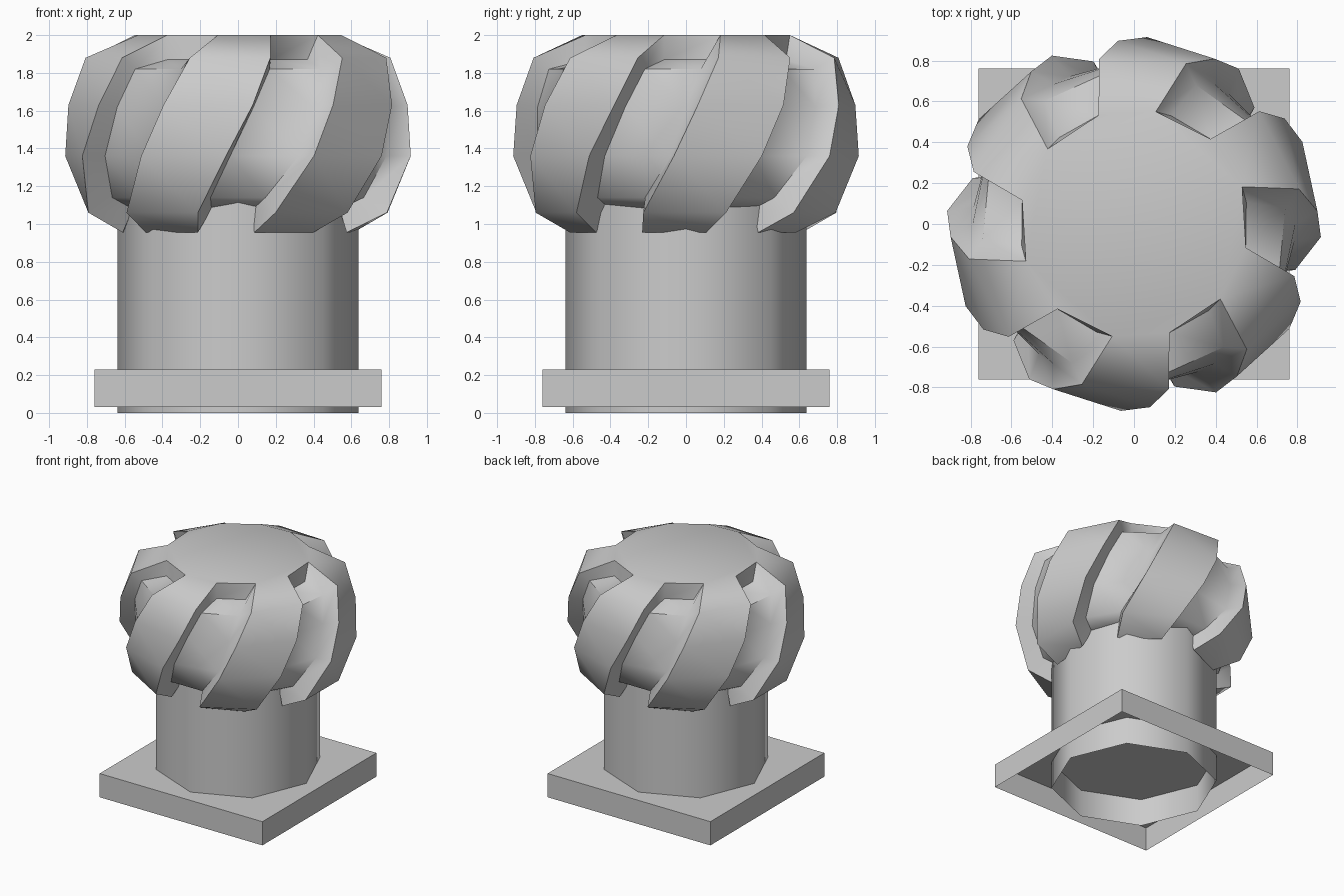
import bpy, bmesh
from math import radians, cos, sin
from mathutils import Matrix

cube = bpy.data.objects.get("Cube")
if cube:
    bpy.data.objects.remove(cube, do_unlink=True)

GREY = (0.6, 0.6, 0.6, 1.0)
metal = bpy.data.materials.new("light_grey_metal")
metal.use_nodes = True
metal.diffuse_color = GREY
metal.node_tree.nodes["Principled BSDF"].inputs["Base Color"].default_value = GREY


def finish(bm, name, smooth_angle=60):
    mesh = bpy.data.meshes.new(name)
    bm.to_mesh(mesh)
    bm.free()
    obj = bpy.data.objects.new(name, mesh)
    bpy.context.collection.objects.link(obj)
    mesh.materials.append(metal)
    bpy.ops.object.select_all(action='DESELECT')
    obj.select_set(True)
    bpy.context.view_layer.objects.active = obj
    bpy.ops.object.shade_smooth_by_angle(angle=radians(smooth_angle))
    return obj


# Square flashing plate: a thin box open underneath
bm = bmesh.new()
bmesh.ops.create_cube(bm, size=1, matrix=Matrix.Translation((0, 0, 0.13))
                      @ Matrix.Diagonal((1.52, 1.52, 0.2, 1)))
bottom = [f for f in bm.faces if f.normal.z < -0.5]
bmesh.ops.delete(bm, geom=bottom, context='FACES_ONLY')
finish(bm, "base_plate", 30)

# Eight-sided pipe, open at the ends
bm = bmesh.new()
bmesh.ops.create_cone(bm, segments=8, radius1=0.637, radius2=0.637, depth=1.2,
                      cap_ends=False, matrix=Matrix.Translation((0, 0, 0.6)))
finish(bm, "pipe")

# Turbine head: six twisted ribs with recessed grooves between them.
# Each level: height, radius, angles of the two edges of a groove
OUTER = [(2.0, 0.56, 19, -12), (1.88, 0.825, 12, -18), (1.63, 0.9, 4, -25),
         (1.36, 0.917, -4, -34), (1.06, 0.82, -16, -45), (0.955, 0.62, -22, -50)]
INNER = [(1.87, 0.56, 11, -12), (1.82, 0.745, 6, -17), (1.62, 0.79, 0, -24),
         (1.36, 0.79, -6, -33), (1.14, 0.7, -18, -42), (1.08, 0.58, -22, -44)]
GROOVES = 6
bm = bmesh.new()


def edge_lines(levels):
    """Vertices indexed as [groove][side][level]."""
    return [[[bm.verts.new((r * cos(radians(60 * k + a[s])),
                            r * sin(radians(60 * k + a[s])), z))
              for z, r, *a in levels] for s in (0, 1)] for k in range(GROOVES)]


def strip(a, b):
    for i in range(len(a) - 1):
        bm.faces.new((a[i], a[i + 1], b[i + 1], b[i]))


out, inn = edge_lines(OUTER), edge_lines(INNER)
for k in range(GROOVES):
    n = (k + 1) % GROOVES
    strip(out[k][0], out[n][1])          # rib face
    strip(inn[k][1], inn[k][0])          # groove floor
    for s in (0, 1):
        strip(out[k][s], inn[k][s])      # groove side walls
    # groove top end and rib underside
    bm.faces.new((out[k][0][0], out[k][1][0], inn[k][1][0], inn[k][0][0]))
    bm.faces.new((out[k][0][-1], out[n][1][-1], inn[n][1][-1], inn[k][0][-1]))

# flat lid and hidden floor
bm.faces.new([out[k][s][0] for k in range(GROOVES) for s in (1, 0)])
bm.faces.new([inn[k][s][-1] for k in range(GROOVES) for s in (1, 0)])
bmesh.ops.recalc_face_normals(bm, faces=bm.faces[:])
finish(bm, "turbine_head")
